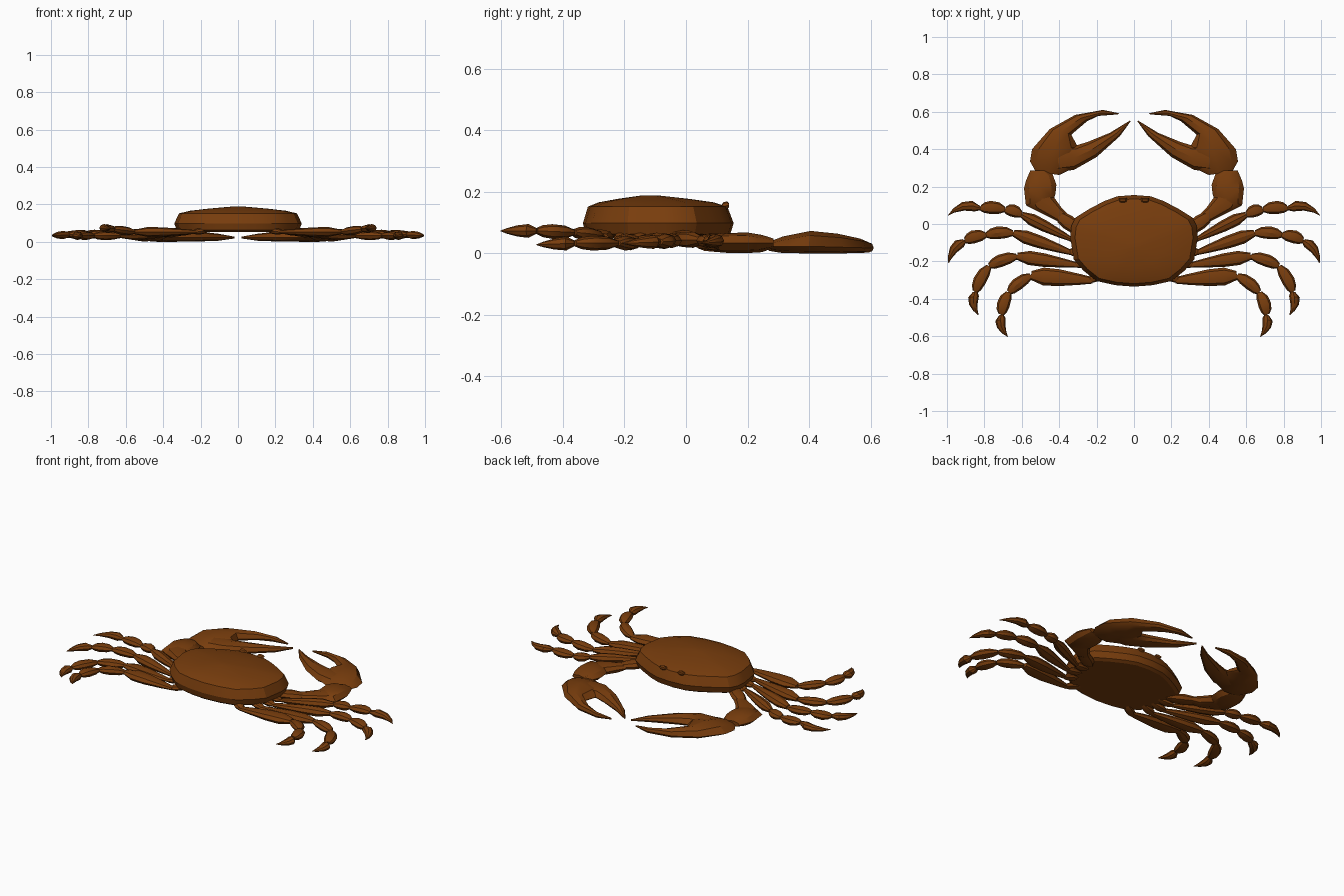
import bpy, bmesh, math
from mathutils import Vector

if "Cube" in bpy.data.objects:
    bpy.data.objects.remove(bpy.data.objects["Cube"])

shell = bpy.data.materials.new("shell brown")
shell.diffuse_color = (0.19, 0.047, 0.004, 1)
shell.use_nodes = True
shell.node_tree.nodes["Principled BSDF"].inputs["Base Color"].default_value = shell.diffuse_color


def make(name, chains, mirror=True, angle=32):
    """Skin each chain of equal rings into a closed solid; all chains form one object."""
    bm = bmesh.new()
    for rings in chains:
        loops = [[bm.verts.new(p) for p in r] for r in rings]
        n = len(loops[0])
        for a, b in zip(loops, loops[1:]):
            for i in range(n):
                j = (i + 1) % n
                bm.faces.new((a[i], a[j], b[j], b[i]))
        bm.faces.new(loops[0])
        bm.faces.new(loops[-1])
    bmesh.ops.recalc_face_normals(bm, faces=bm.faces[:])
    me = bpy.data.meshes.new(name)
    bm.to_mesh(me)
    bm.free()
    me.materials.append(shell)
    ob = bpy.data.objects.new(name, me)
    bpy.context.collection.objects.link(ob)
    if mirror:
        ob.modifiers.new("mirror", 'MIRROR').use_mirror_merge = False
    bpy.ops.object.select_all(action='DESELECT')
    ob.select_set(True)
    bpy.context.view_layer.objects.active = ob
    bpy.ops.object.shade_smooth_by_angle(angle=math.radians(angle))
    return ob


def section(a, b, low, mid, high, n=8):
    """Oval ring spanning plan points a and b, between heights low and high."""
    a, b = Vector(a), Vector(b)
    c, h = (a + b) / 2, (a - b) / 2
    ring = []
    for i in range(n):
        t = 2 * math.pi * i / n
        p, s = c + h * math.cos(t), math.sin(t)
        ring.append((p.x, p.y, mid + s * ((high - mid) if s > 0 else (mid - low))))
    return ring


THIGH = ((0, .35), (.2, .6), (.55, .95), (.8, 1), (1, .5))
SPINDLE = ((0, .42), (.25, .88), (.6, 1), (.85, .8), (1, .42))
TIP = ((0, .4), (.2, 1), (.5, .8), (.8, .4), (1, .04))


def segment(p, q, width, height, profile=SPINDLE, bend=0.0):
    """Tapered limb segment from p to q, optionally bowed sideways."""
    p, q = Vector(p), Vector(q)
    d = (q - p).xy.normalized()
    side = Vector((-d.y, d.x))
    rings = []
    for t, k in profile:
        c = p.lerp(q, t)
        m = c.xy + side * bend * 4 * t * (1 - t)
        w, h = side * width * k / 2, height * k / 2
        rings.append(section(m + w, m - w, c.z - h, c.z, c.z + h))
    return rings


# Carapace: one outline scaled through several levels
half = [(.09, .148), (.16, .122), (.24, .08), (.312, .035), (.335, -.01), (.341, -.07),
        (.322, -.19), (.27, -.25), (.2, -.305), (.1, -.327)]
outline = [(0, .155)] + half + [(0, -.335)] + [(-x, y) for x, y in reversed(half)]
levels = ((.90, .055), (.96, .065), (1, .10), (.925, .154), (.76, .168), (.48, .179), (.12, .19))
shell_rings = [[(x * k, -.12 + (y + .12) * k, z) for x, y in outline] for k, z in levels]
make("carapace", [shell_rings], mirror=False, angle=25)

# Eyes on short stalks
make("eyes", [
    segment((.06, .09, .125), (.06, .132, .15), .026, .024),
    [section((.038, y), (.08, y), z - r, z, z + r)
     for y, z, r in ((.115, .15, .008), (.121, .154, .014), (.133, .157, .014), (.139, .158, .007))]])

# Walking legs: base, three joints, tip, then thigh width and dactyl bow
legs = {
    "first_leg": ([(.33, -.085, .05), (.60, .05, .045), (.69, .078, .04), (.82, .085, .045),
                   (.995, .045, .035)], .065, .03),
    "second_leg": ([(.33, -.155, .05), (.645, -.048, .04), (.79, -.058, .045), (.905, -.088, .04),
                    (.992, -.21, .035)], .072, .02),
    "third_leg": ([(.30, -.22, .05), (.625, -.172, .035), (.775, -.225, .035), (.85, -.362, .035),
                   (.832, -.487, .03)], .076, .018),
    "fourth_leg": ([(.22, -.302, .055), (.55, -.275, .055), (.67, -.365, .07), (.71, -.485, .075),
                    (.675, -.603, .075)], .095, .018),
}
for name, (j, w, bow) in legs.items():
    hip = (j[0][0] * .75, -.12 + (j[0][1] + .12) * .75, .062)
    make(name, [segment(hip, Vector(j[0]).lerp(Vector(j[1]), .05), .055, .035),
                segment(j[0], j[1], w, .052, THIGH),
                segment(j[1], j[2], .068, .048, bend=.007),
                segment(j[2], j[3], .07, .048, bend=.007),
                segment(j[3], j[4], .058, .045, TIP, bow)])

# Claw arms
make("claw_arm", [
    segment((.27, -.05, .06), (.41, .05, .045), .08, .05),
    [section((.355, .055), (.40, .01), .03, .045, .06),
     section((.39, .09), (.44, .03), .01, .04, .065),
     section((.44, .16), (.53, .075), .005, .035, .068),
     section((.45, .20), (.57, .13), .005, .035, .066)]])
make("claw_wrist", [[
    section((.44, .105), (.52, .07), .02, .035, .05),
    section((.42, .16), (.578, .10), .004, .035, .068),
    section((.415, .21), (.588, .19), .003, .035, .07),
    section((.435, .265), (.578, .23), .006, .035, .062),
    section((.47, .285), (.555, .285), .02, .035, .05)]])

# Claws: palm running into the outer finger, plus the inner finger
make("claw_palm", [[
    section((.525, .28), (.40, .262), .01, .025, .04),
    section((.556, .335), (.33, .295), .003, .025, .057),
    section((.545, .40), (.30, .41), .002, .025, .075),
    section((.45, .508), (.335, .478), .002, .022, .066),
    section((.315, .583), (.25, .55), .003, .02, .05),
    section((.166, .61), (.19, .578), .005, .02, .038),
    section((.08, .592), (.085, .586), .015, .02, .025)]])
make("claw_finger", [[
    section((.40, .43), (.41, .275), .006, .025, .06),
    section((.31, .42), (.32, .29), .003, .025, .065),
    section((.25, .438), (.20, .358), .004, .025, .06),
    section((.13, .487), (.075, .47), .008, .025, .045),
    section((.022, .553), (.018, .549), .02, .025, .03)]])

# Rest the lowest point on the ground
bottom = min(v.co.z for o in bpy.data.objects for v in o.data.vertices)
for o in bpy.data.objects:
    o.location.z -= bottom
